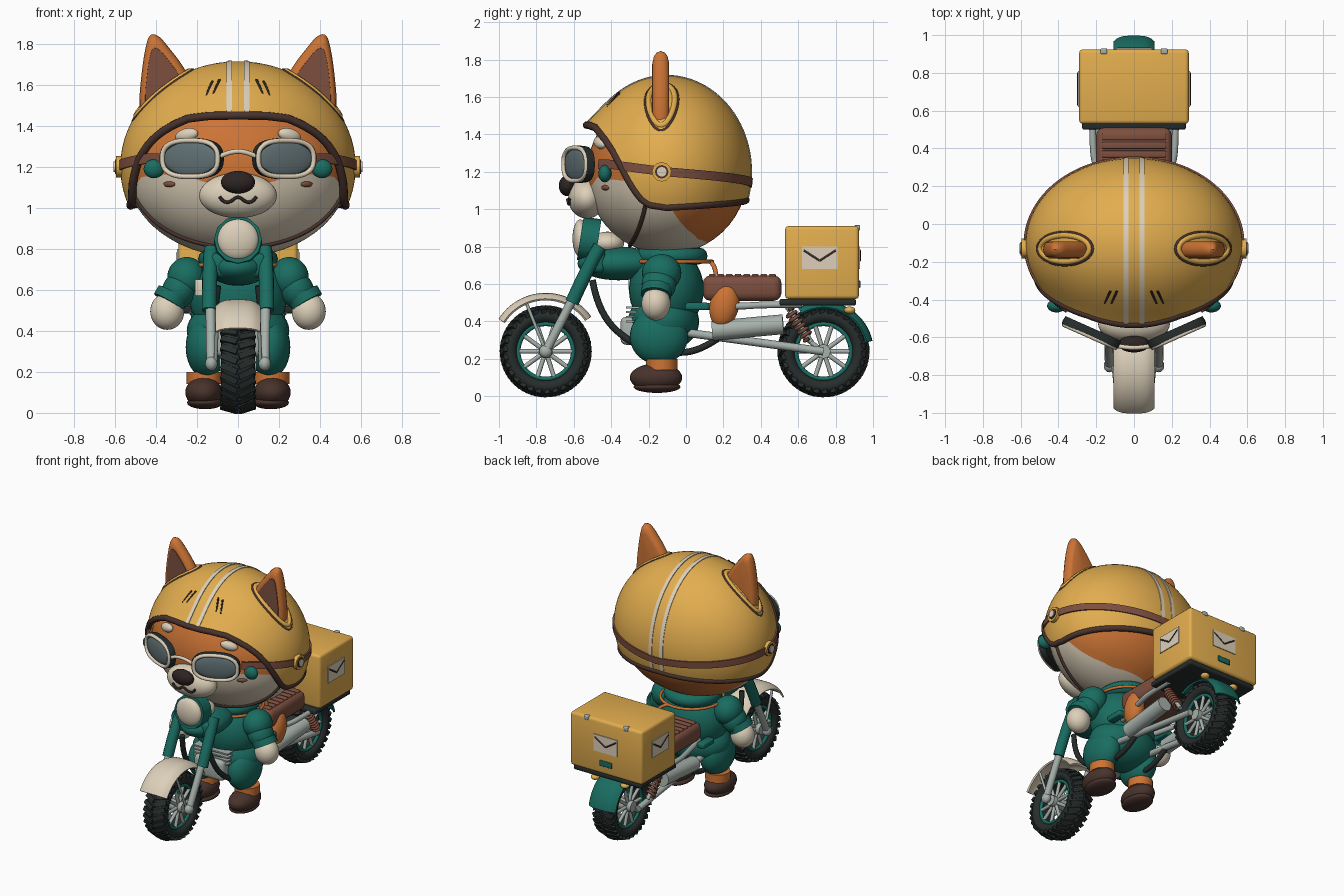
import bpy, bmesh
from math import sin, cos, acos, pi, sqrt, radians
from mathutils import Vector, Matrix, Euler

if "Cube" in bpy.data.objects:
    bpy.data.objects.remove(bpy.data.objects["Cube"])
PARTS = []


def material(name, code):
    rgb = [(int(code[i:i + 2], 16) / 255) ** 2.2 for i in (0, 2, 4)] + [1]
    m = bpy.data.materials.new(name)
    m.use_nodes = True
    m.diffuse_color = rgb
    m.node_tree.nodes["Principled BSDF"].inputs["Base Color"].default_value = rgb
    return m


yellow = material("mustard yellow", "E2AC50")
orange = material("fox orange", "CB7338")
cream = material("cream", "DCCFB8")
brown = material("leather brown", "7C5041")
dark = material("dark brown", "4A3630")
ink = material("nose black", "302927")
teal = material("teal green", "1F6C61")
black = material("rubber black", "2B3130")
grey = material("metal grey", "A5AFA9")
glass = material("smoky lens", "617073")


# ---------- helpers ----------
def add(name, data, m):
    ob = bpy.data.objects.new(name, data)
    bpy.context.collection.objects.link(ob)
    data.materials.append(m)
    PARTS.append(ob)
    return ob


def mesh_from(name, bm, m, bevel=0, thick=0):
    bmesh.ops.recalc_face_normals(bm, faces=bm.faces)
    me = bpy.data.meshes.new(name)
    bm.to_mesh(me)
    bm.free()
    ob = add(name, me, m)
    if thick:
        mod = ob.modifiers.new("thickness", 'SOLIDIFY')
        mod.thickness, mod.offset = thick, 0
    if bevel:
        mod = ob.modifiers.new("round", 'BEVEL')
        mod.width, mod.segments = bevel, 3
    return ob


def grid(name, m, fn, nu, nv, thick=0):
    bm = bmesh.new()
    v = [[bm.verts.new(fn(i / nu, j / nv)) for j in range(nv + 1)] for i in range(nu + 1)]
    for i in range(nu):
        for j in range(nv):
            bm.faces.new((v[i][j], v[i + 1][j], v[i + 1][j + 1], v[i][j + 1]))
    bmesh.ops.remove_doubles(bm, verts=bm.verts, dist=0.0001)
    return mesh_from(name, bm, m, thick=thick)


def ball(name, m, loc, rad, rot=(0, 0, 0)):
    bm = bmesh.new()
    mat = Matrix.LocRotScale(Vector(loc), Euler(rot), Vector(rad))
    bmesh.ops.create_uvsphere(bm, u_segments=32, v_segments=20, radius=1, matrix=mat)
    return mesh_from(name, bm, m)


def box(name, m, loc, size, bevel=0, rot=(0, 0, 0)):
    bm = bmesh.new()
    bmesh.ops.create_cube(bm, size=1, matrix=Matrix.LocRotScale(Vector(loc), Euler(rot), Vector(size)))
    return mesh_from(name, bm, m, bevel)


def tube(name, m, pts, r, closed=False):
    cu = bpy.data.curves.new(name, 'CURVE')
    cu.dimensions, cu.bevel_depth, cu.bevel_resolution = '3D', r, 4
    cu.use_fill_caps = True
    smooth = len(pts) > 2 and not closed
    sp = cu.splines.new('NURBS' if smooth else 'POLY')
    sp.points.add(len(pts) - 1)
    for p, q in zip(sp.points, pts):
        p.co = (*q, 1)
    sp.use_cyclic_u = closed
    if smooth:
        sp.use_endpoint_u, sp.order_u, sp.resolution_u = True, 3, 6
    return add(name, cu, m)


def pillow(name, m, outline, centre, layers):
    # closed form: the outline shrunk towards its centre at each depth
    def f(u, v):
        x, z = outline[round(u * len(outline)) % len(outline)]
        k, y = layers[round(v * (len(layers) - 1))]
        return (centre[0] + (x - centre[0]) * k, y, centre[1] + (z - centre[1]) * k)
    return grid(name, m, f, len(outline), len(layers) - 1)


def rounded(pts):
    for _ in range(2):
        pts = [(p[0] * k + q[0] * (1 - k), p[1] * k + q[1] * (1 - k))
               for p, q in zip(pts, pts[1:] + pts[:1]) for k in (.75, .25)]
    return pts


def table(*keys):
    # height by angle from the front, the same on both sides
    def f(deg):
        d = min(deg, 360 - deg)
        for (a, p), (b, q) in zip(keys, keys[1:]):
            if d <= b:
                return p + (q - p) * (d - a) / (b - a)
        return keys[-1][1]
    return f


def shell(c, r, hi, lo, a0=0, a1=360, flare=0):
    # ellipsoid patch between two heights, given by angle
    def f(u, v):
        d = a0 + (a1 - a0) * u
        p, q = [acos(max(-1, min(1, (h(d) - c[2]) / r[2]))) for h in (hi, lo)]
        phi, a = p + (q - p) * v, radians(d)
        k = sin(phi) * (1 + flare * max(0, cos(a)) ** 3 * v ** 6)
        return (c[0] + r[0] * k * sin(a), c[1] - r[1] * k * cos(a), c[2] + r[2] * cos(phi))
    return f


def power(t, e):
    return abs(t) ** e * (1 if t > 0 else -1)


# ---------- head ----------
HC, HR = (0, -.1, 1.19), (.545, .43, .43)
top, bottom = (lambda d: 9), (lambda d: -9)
fur = table((0, 1.1), (20, 1.13), (30, 1.17), (60, 1.15), (75, 1.08), (90, 1.03),
            (100, .94), (110, .89), (130, .84), (180, .81))
grid("head_fur", orange, shell(HC, HR, top, fur), 96, 20)
grid("head_cheeks", cream, shell(HC, HR, fur, bottom), 96, 14)


def on_face(x, z, out=0):
    return (x, HC[1] - out - HR[1] * sqrt(1 - (x / HR[0]) ** 2 - ((z - HC[2]) / HR[2]) ** 2), z)


ball("muzzle", cream, (0, -.53, 1.06), (.19, .1, .11))
ball("nose", ink, (0, -.635, 1.125), (.083, .045, .055))
mouth = [(-.09, 1.055), (-.075, 1.03), (-.04, 1.025), (0, 1.06), (.04, 1.025), (.075, 1.03), (.09, 1.055)]
tube("mouth", ink, [(x, -.535 - .1 * sqrt(1 - (x / .19) ** 2 - ((z - 1.06) / .11) ** 2), z) for x, z in mouth], .008)
for s in (-1, 1):
    ball("brow", cream, on_face(s * .25, 1.355, .015), (.06, .028, .032), (0, s * .2, s * .4))
    ball("cheek_mark", brown, on_face(s * .335, 1.115), (.034, .012, .014), (0, 0, s * .6))
    ball("face_pad", teal, on_face(s * .41, 1.19, .05), (.05, .035, .046))

# ---------- helmet ----------
SC, SR = (0, -.105, 1.2), (.565, .446, .505)
edge = table((0, 1.45), (15, 1.448), (27, 1.435), (35, 1.405), (43, 1.365), (50, 1.315), (57, 1.24),
             (65, 1.13), (71, 1.06), (77, 1.025), (90, 1.01), (180, 1.05))
helmet = shell(SC, SR, top, edge, flare=.1)
grid("helmet", yellow, helmet, 120, 24, .018)
tube("helmet_rim", dark, [helmet(i / 120, 1) for i in range(120)], .02, True)
mid = table((0, 1.24), (50, 1.24), (90, 1.2), (180, 1.14))
wide = [q * 1.022 for q in SR]
grid("goggle_strap", brown, shell(SC, wide, lambda d: mid(d) + .024, lambda d: mid(d) - .024, 38, 322), 80, 2, .015)


def strap_point(a):
    off = .1 + .1 * cos(a) ** 2
    k = sqrt(1 - (off / HR[1]) ** 2) + .008
    return (HR[0] * k * sin(a), HC[1] - off, HC[2] - HR[2] * k * cos(a))


tube("chin_strap", dark, [strap_point(radians(i * 7)) for i in range(-10, 11)], .011)


def stripe(x0):
    def f(u, v):
        x, deg = x0 + (v - .5) * .026, 30 + 165 * u
        a, k = radians(deg), 1.022 * sqrt(1 - (x / SR[0]) ** 2)
        brim = 1 + .1 * max(0, (90 - deg) / 60) ** 6
        return (x, SC[1] - SR[1] * k * cos(a) * brim, SC[2] + SR[2] * k * sin(a))
    return f


def on_helmet(x, y, lift=0):
    return (x, y, SC[2] + lift + SR[2] * sqrt(max(0, 1 - (x / SR[0]) ** 2 - ((y - SC[1]) / SR[1]) ** 2)))


def ear_ring(s, grow):
    return [on_helmet(s * (.365 + (.13 + grow) * cos(a)), -.13 + (.07 + grow) * sin(a), .006)
            for a in [i * pi / 16 for i in range(32)]]


ear = rounded([(.2, 1.45), (.215, 1.6), (.28, 1.71), (.34, 1.785), (.385, 1.84), (.43, 1.85),
               (.45, 1.79), (.468, 1.68), (.485, 1.5), (.47, 1.38)])
ear_layers = [(0, -.178), (.74, -.178), (.87, -.172), (.96, -.157), (1, -.135), (.96, -.113), (.87, -.098), (.74, -.092), (0, -.092)]
for s in (-1, 1):
    grid("helmet_stripe", cream, stripe(s * .043), 60, 1, .006)
    for x in (.09, .125):
        tube("helmet_slash", ink, [on_helmet(s * (x + k * .03), -.355 - k * .065, .014) for k in (0, .5, 1)], .006)
    pillow("ear", orange, [(s * x, z) for x, z in ear], (s * .375, 1.62), ear_layers)
    pillow("inner_ear", brown, [(s * x, z) for x, z in ear], (s * .378, 1.6), [(0, -.182), (.72, -.182), (.73, -.174)])
    tube("ear_collar", yellow, ear_ring(s, 0), .016, True)
    tube("ear_gasket", dark, ear_ring(s, .016), .009, True)
    for nm, m, r, x in (("strap_dial", yellow, .052, .595), ("dial_ring", dark, .036, .6), ("dial_cap", cream, .026, .606)):
        tube(nm, m, [(s * .55, -.13, 1.2), (s * x, -.13, 1.2)], r)

    # goggles
    turn = Matrix.Translation((s * .23, -.585, 1.24)) @ Matrix.Rotation(s * .42, 4, 'Z')
    oval = [(.156 * power(cos(a), .75), .095 * power(sin(a), .75)) for a in [(i + .5) * pi / 20 for i in range(40)]]
    tube("goggle_frame", cream, [turn @ Vector((x * .95, -.01, z * .93)) for x, z in oval], .012, True)
    pillow("goggle_housing", black, oval, (0, 0),
           [(0, 0), (.95, -.008), (1.04, -.01), (1.06, .006), (1.03, .035), (0, .035)]).matrix_world = turn
    ball("goggle_lens", glass, (0, 0, 0), (.148, .022, .086)).matrix_world = turn
tube("goggle_bridge", cream, [(-.09, -.645, 1.25), (-.04, -.655, 1.275), (.04, -.655, 1.275), (.09, -.645, 1.25)], .012)

# ---------- rider ----------
ball("torso", teal, (0, -.105, .57), (.24, .2, .23))
ball("hips", teal, (0, -.12, .4), (.25, .19, .16))
tube("collar", teal, [(.15 * cos(i * pi / 16), -.08 + .15 * sin(i * pi / 16), .75) for i in range(32)], .045, True)
tube("neck_cord", orange, [(.21 * cos(i * pi / 16), -.07 + .21 * sin(i * pi / 16), .72) for i in range(32)], .01, True)
tube("cord_end", orange, [(.05, .13, .72), (.12, .155, .7), (.12, .16, .65)], .012)
ball("tail", orange, (.17, .205, .485), (.06, .078, .12), (-.2, 0, 0))
box("name_tag", cream, (-.175, -.29, .61), (.07, .02, .08), .006, (0, 0, -.3))
for s in (-1, 1):
    ball("shoulder", teal, (s * .25, -.13, .66), (.095, .105, .1))
    ball("sleeve", teal, (s * .285, -.145, .6), (.083, .092, .1), (0, s * -.5, 0))
    tube("sleeve_cuff", teal, [(s * .315, -.155, .58), (s * .338, -.16, .54)], .084)
    ball("hand", cream, (s * .345, -.16, .495), (.083, .078, .09))
    ball("leg", teal, (s * .155, -.145, .32), (.1, .155, .15))
    tube("trouser_cuff", orange, [(s * .165, -.13, .14), (s * .165, -.13, .2)], .085)
    ball("shoe", dark, (s * .167, -.16, .1), (.09, .14, .075))
    ball("sole", dark, (s * .16, -.155, .05), (.088, .125, .032))
    box("pocket_flap", teal, (s * .2, .06, .48), (.06, .13, .04), .012)


# ---------- wheels ----------
def wheel(cy, cz):
    def tyre(u, v):
        a, b = u * 2 * pi, v * 2 * pi
        r = .19 + .043 * sin(b)
        return (.082 * power(cos(b), .7), cy + r * cos(a), cz + r * sin(a))
    grid("tyre", black, tyre, 48, 16)
    bm = bmesh.new()
    for i in range(60):
        a, s = i * pi / 30, 1 if i % 2 else -1
        spin = Matrix.Translation((0, cy, cz)) @ Matrix.Rotation(a, 4, 'X')
        knob = Matrix.LocRotScale(Vector((s * .042, 0, .224)), Euler((0, s * .25, s * .4)), Vector((.085, .03, .022)))
        bmesh.ops.create_cube(bm, size=1, matrix=spin @ knob)
    mesh_from("tyre_tread", bm, black)
    for x in (-.05, .05):
        tube("wheel_rim", teal, [(x, cy + .147 * cos(i * pi / 20), cz + .147 * sin(i * pi / 20)) for i in range(40)], .012, True)
    tube("hub", grey, [(-.09, cy, cz), (.09, cy, cz)], .038)
    for i in range(10):
        a = i * pi / 5
        for x in (-.05, .05):
            tube("spoke", grey, [(x, cy, cz), (x, cy + .14 * cos(a), cz + .14 * sin(a))], .012)


def fender(name, m, cy, cz, r, a0, a1, w):
    def f(u, v):
        a, t = radians(a0 + (a1 - a0) * u), 2 * v - 1
        q = r - .03 * t ** 4
        return (w * t, cy + q * cos(a), cz + q * sin(a))
    grid(name, m, f, 24, 10, .012)


FY, RY, WZ = -.75, .735, .24
wheel(FY, WZ)
wheel(RY, WZ)
fender("front_fender", cream, FY, WZ + .015, .292, 35, 148, .106)
fender("rear_fender", teal, RY, WZ, .262, 12, 120, .105)

# ---------- front end ----------
tube("headlight_shell", teal, [(0, -.565, .845), (0, -.47, .83)], .117)
ball("headlight_lens", cream, (0, -.565, .845), (.1, .042, .1))
ball("chin_fluff", cream, (0, -.42, .82), (.09, .09, .06))
ball("fuel_tank", teal, (0, -.36, .71), (.15, .22, .09))
box("fork_clamp", teal, (0, -.48, .72), (.28, .1, .12), .03)
for s in (-1, 1):
    tube("fork_sleeve", teal, [(s * .13, -.46, .8), (s * .14, -.53, .68), (s * .14, -.61, .5)], .037)
    tube("fork_leg", grey, [(s * .135, -.58, .57), (s * .13, FY, WZ)], .024)
    ball("axle_cap", grey, (s * .13, FY, WZ), (.03, .035, .035))
    tube("fender_brace", grey, [(s * .11, FY, WZ), (s * .1, -.85, .49)], .009)

# ---------- frame and engine ----------
box("engine", grey, (0, -.25, .35), (.24, .2, .15), .03)
for i in range(4):
    box("engine_fin", grey, (0, -.23, .4 + i * .025), (.28, .18, .01))
for s in (-1, 1):
    tube("cradle_tube", black, [(s * .1, -.5, .62), (s * .12, -.47, .45), (s * .13, -.3, .28), (s * .13, -.1, .23),
                                (s * .13, .08, .24), (s * .13, .2, .33)], .018)
    tube("swing_arm", grey, [(s * .13, .0, .34), (s * .13, RY, WZ)], .022)
    tube("seat_rail", grey, [(s * .14, .05, .48), (s * .2, .3, .48), (s * .22, .4, .49), (s * .22, .62, .49)], .018)
    tube("exhaust_can", grey, [(s * .16, .14, .35), (s * .17, .52, .385)], .053)
    tube("shock_rod", grey, [(s * .17, .54, .48), (s * .16, .67, .29)], .014)
    tube("shock_spring", brown, [(s * .17 + .03 * cos(i * pi / 4), .55 + i * .0019 + .02 * sin(i * pi / 4),
                                  .46 - i * .0027 + .02 * sin(i * pi / 4)) for i in range(57)], .009)
    ball("tail_lamp", yellow, (s * .12, .875, .46), (.03, .03, .02))

# ---------- seat, rack and delivery box ----------
box("seat", brown, (0, .3, .578), (.4, .42, .135), .04)
for i in range(8):
    box("seat_rib", brown, (0, .14 + i * .046, .644), (.34, .036, .02), .007)
box("rack", black, (0, .705, .503), (.55, .41, .036), .012)
box("delivery_box", yellow, (0, .727, .715), (.58, .395, .39), .02)
box("box_latch", teal, (0, .925, .6), (.1, .014, .04), .004)


def envelope(place, w):
    box("envelope_plate", cream, (0, 0, 0), (w, .009, .12)).matrix_world = place
    for s in (-1, 1):
        tube("envelope_fold", dark, [(s * w * .45, .004, .04), (0, .004, -.015)], .005).matrix_world = place


envelope(Matrix.Translation((0, .926, .74)), .19)
for s in (-1, 1):
    envelope(Matrix.Translation((s * .292, .715, .74)) @ Matrix.Rotation(-s * pi / 2, 4, 'Z'), .19)
    box("lid_hinge", grey, (s * .16, .915, .9), (.035, .03, .03), .006)

# ---------- finish ----------
bpy.ops.object.select_all(action='DESELECT')
for ob in PARTS:
    ob.select_set(True)
bpy.context.view_layer.objects.active = PARTS[0]
bpy.ops.object.convert(target='MESH')
bpy.ops.object.shade_smooth_by_angle(angle=radians(40))
